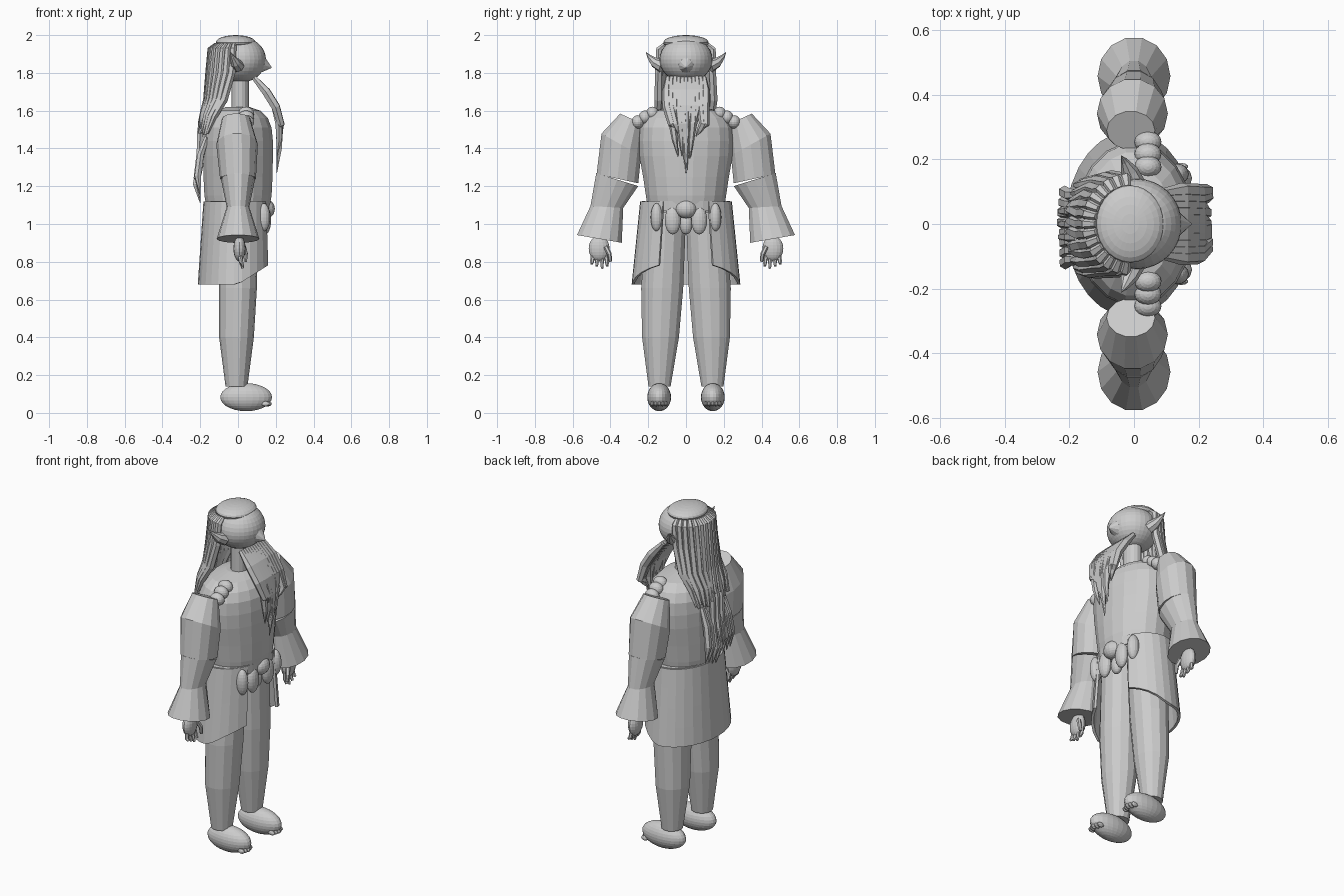
import bpy, bmesh, random
from math import sin, cos, pi, radians
from mathutils import Vector, Matrix

cube = bpy.data.objects.get("Cube")
if cube:
    bpy.data.objects.remove(cube)
random.seed(4)

grey = bpy.data.materials.new("plain_grey")
grey.use_nodes = True
grey.diffuse_color = (0.6, 0.6, 0.6, 1)
grey.node_tree.nodes["Principled BSDF"].inputs["Base Color"].default_value = (0.6, 0.6, 0.6, 1)


def link(name, data):
    obj = bpy.data.objects.new(name, data)
    data.materials.append(grey)
    bpy.context.collection.objects.link(obj)
    return obj


def from_bmesh(name, bm):
    bmesh.ops.recalc_face_normals(bm, faces=bm.faces)
    mesh = bpy.data.meshes.new(name)
    bm.to_mesh(mesh)
    bm.free()
    return link(name, mesh)


def loft(name, rings, sides, side=1):
    """Each ring spans two (y, z) points and has an x centre and x radius."""
    bm = bmesh.new()
    loops = []
    for ya, za, yb, zb, xc, rx in rings:
        loop = []
        for i in range(sides):
            a = 2 * pi * (i + 0.5) / sides
            f = (1 + cos(a)) / 2
            loop.append(bm.verts.new((xc + rx * sin(a), side * (ya + (yb - ya) * f), za + (zb - za) * f)))
        loops.append(loop)
    for low, high in zip(loops, loops[1:]):
        for i in range(sides):
            j = (i + 1) % sides
            bm.faces.new((low[i], low[j], high[j], high[i]))
    bm.faces.new(loops[0])
    bm.faces.new(loops[-1])
    return from_bmesh(name, bm)


def balls(name, items, u=16, v=10):
    """Ellipsoids given as (centre, radii)."""
    bm = bmesh.new()
    for centre, radii in items:
        m = Matrix.Translation(centre) @ Matrix.Diagonal((*radii, 1))
        bmesh.ops.create_uvsphere(bm, u_segments=u, v_segments=v, radius=1, matrix=m)
    return from_bmesh(name, bm)


def strands(name, paths, round_steps=1):
    """Tapered tubes; each path is a list of (point, radius)."""
    curve = bpy.data.curves.new(name, 'CURVE')
    curve.dimensions = '3D'
    curve.bevel_depth = 1
    curve.bevel_resolution = round_steps
    curve.use_fill_caps = True
    for path in paths:
        spline = curve.splines.new('POLY')
        spline.points.add(len(path) - 1)
        for p, (co, r) in zip(spline.points, path):
            p.co = (*co, 1)
            p.radius = r
        spline.use_smooth = False
    return link(name, curve)


# Torso and neck
torso = [(1.06, .2, .165), (1.15, .215, .18), (1.25, .23, .185), (1.36, .25, .187),
         (1.44, .255, .187), (1.51, .25, .18), (1.56, .225, .16), (1.6, .18, .12), (1.62, .07, .06)]
loft("torso", [(-w, z, w, z, 0, d) for z, w, d in torso], 20)
loft("neck", [(-.055, z, .055, z, .012, .047) for z in (1.58, 1.7, 1.82)], 16)

# Coat skirt, open at the front with swept-up front corners
bm = bmesh.new()
rows, cols = 4, 24
grid = []
for r in range(rows + 1):
    f = r / rows
    row = []
    for c in range(cols + 1):
        a = radians(30 + 300 * c / cols)
        x = -.005 - .008 * f + (.178 + .022 * f) * cos(a)
        hem = .68 + .105 * max(0, x) / .165
        row.append(bm.verts.new((x, (.243 + .045 * f) * sin(a), 1.12 + (hem - 1.12) * f)))
    grid.append(row)
for r in range(rows):
    for c in range(cols):
        bm.faces.new((grid[r][c], grid[r][c + 1], grid[r + 1][c + 1], grid[r + 1][c]))
skirt = from_bmesh("coat_skirt", bm)
skirt.modifiers.new("cloth", 'SOLIDIFY').thickness = .015
loft("waistband", [(-w, z, w, z, 0, d) for z, w, d in ((1.07, .235, .168), (1.122, .235, .172))], 24)

# Pouches at the front of the waist
pouches = [((.15, 0, 1.08), (.045, .056, .05)), ((.12, 0, 1.0), (.03, .035, .055))]
for s in (-1, 1):
    pouches += [((.145, s * .07, 1.02), (.03, .042, .075)),
                ((.135, s * .155, 1.035), (.035, .032, .075))]
balls("pouches", pouches, 16, 12)

# Paired limbs
for side, tag in ((1, "left"), (-1, "right")):
    legs = [(.08, .2, .14, -.008, .058), (.035, .235, .4, -.008, .092),
            (.012, .24, .66, 0, .1), (-.005, .21, 1.1, 0, .11)]
    loft(tag + "_leg", [(a, z, b, z, x, r) for a, b, z, x, r in legs], 14, side)
    balls(tag + "_foot", [((.043, side * .142, .083), (.137, .063, .074))], 24, 14)
    balls(tag + "_toes", [((.158 - .006 * abs(i), side * .142 + i * .018, .048), (.022, .011, .014))
                          for i in (-2, -1, 0, 1, 2)], 10, 6)

    # Upper sleeve, forearm sleeve and flared cuff
    loft(tag + "_sleeve", [(.23, 1.53, .35, 1.585, -.01, .075), (.235, 1.36, .45, 1.48, -.005, .11),
                           (.25, 1.215, .476, 1.265, 0, .095)], 14, side)
    loft(tag + "_cuff", [(.25, 1.2, .478, 1.27, 0, .09), (.33, 1.085, .508, 1.095, 0, .06),
                         (.337, .9, .58, .942, 0, .113)], 14, side)

    # Hand with fingers
    balls(tag + "_hand", [((.008, side * .46, .87), (.032, .055, .068))], 16, 12)
    digits = []
    for i, y in enumerate((.425, .447, .469, .491)):
        low = .765 + .012 * abs(i - 1)
        digits.append([((.01, side * y, .84), .012), ((.015, side * (y + (y - .458) * .2), .8), .011),
                       ((.026, side * (y + (y - .458) * .25), low), .007)])
    digits.append([((.03, side * .425, .88), .013), ((.042, side * .405, .84), .012), ((.04, side * .4, .8), .008)])
    strands(tag + "_fingers", digits)

    # Shoulder beads
    balls(tag + "_shoulder_beads", [((.043, side * y, z), (.042, .034, .036))
                                    for y, z in ((.178, 1.585), (.217, 1.565), (.255, 1.54))])

    # Pointed ear
    strands(tag + "_ear", [[((0, side * .125, 1.835), .035), ((-.015, side * .165, 1.855), .027),
                            ((-.03, side * .195, 1.885), .012), ((-.04, side * .212, 1.91), .001)]], 2)

# Head, nose and cap
balls("head", [((.01, 0, 1.87), (.138, .14, .122))], 32, 18)
strands("nose", [[((.09, 0, 1.85), .068), ((.135, 0, 1.842), .042), ((.178, 0, 1.828), .002)]], 3)
balls("cap", [((-.012, 0, 1.962), (.105, .12, .038))], 28, 12)
balls("hair_crown", [((-.035, 0, 1.9), (.122, .135, .07))], 24, 12)

# Back hair: long locks wrapping the rear of the head
locks = []
count = 15
for i in range(count):
    a = radians(95 + 170 * i / (count - 1))
    x, y = -.015 + .132 * cos(a), .142 * sin(a)
    j = random.uniform(-.015, .015)
    end = 1.5 + 2.5 * j
    locks.append([((x * .8, y * .8, 1.95), .012), ((x, y, 1.925), .018), ((x - .008, y + j * .3, 1.8), .021),
                  ((x * .75 - .055, y * 1.03, 1.66), .022), ((x * .5 - .115, y + j, 1.57), .02),
                  ((x * .35 - .155, y + j, end), .008)])
strands("back_hair", locks)

# Lower ends of the hair below the shoulder blades
tips = []
for i in range(8):
    y = -.11 + .2 * i / 7
    j = random.uniform(-.03, .03)
    tips.append([((-.165, y, 1.46), .014), ((-.198, y, 1.34 + j), .02),
                 ((-.218 + j * .2, y * 1.1, 1.23 + j), .02), ((-.2, y * 1.15, 1.13 + j), .002)])
for y in (-.04, 0, .04):
    tips.append([((-.17, y, 1.62), .018), ((-.2, y, 1.5), .018), ((-.205, y, 1.38), .016), ((-.225, y, 1.24), .012)])
strands("hair_tips", tips)

# Beard: a fan from the chin that hangs forward
beard = []
for i in range(11):
    t = -1 + i / 5
    j = random.uniform(-.02, .02)
    end = 1.27 + .2 * abs(t) + 2 * j
    beard.append([((.085, t * .095, 1.775), .014), ((.15, t * .103, 1.7), .025), ((.2, t * .1, 1.62), .025),
                  ((.222 + j * .3, t * .09 + j, 1.53), .021), ((.218, t * .07 + j, (1.53 + end) / 2), .016),
                  ((.205, t * .055 + j * .5, end), .002)])
strands("beard", beard)
